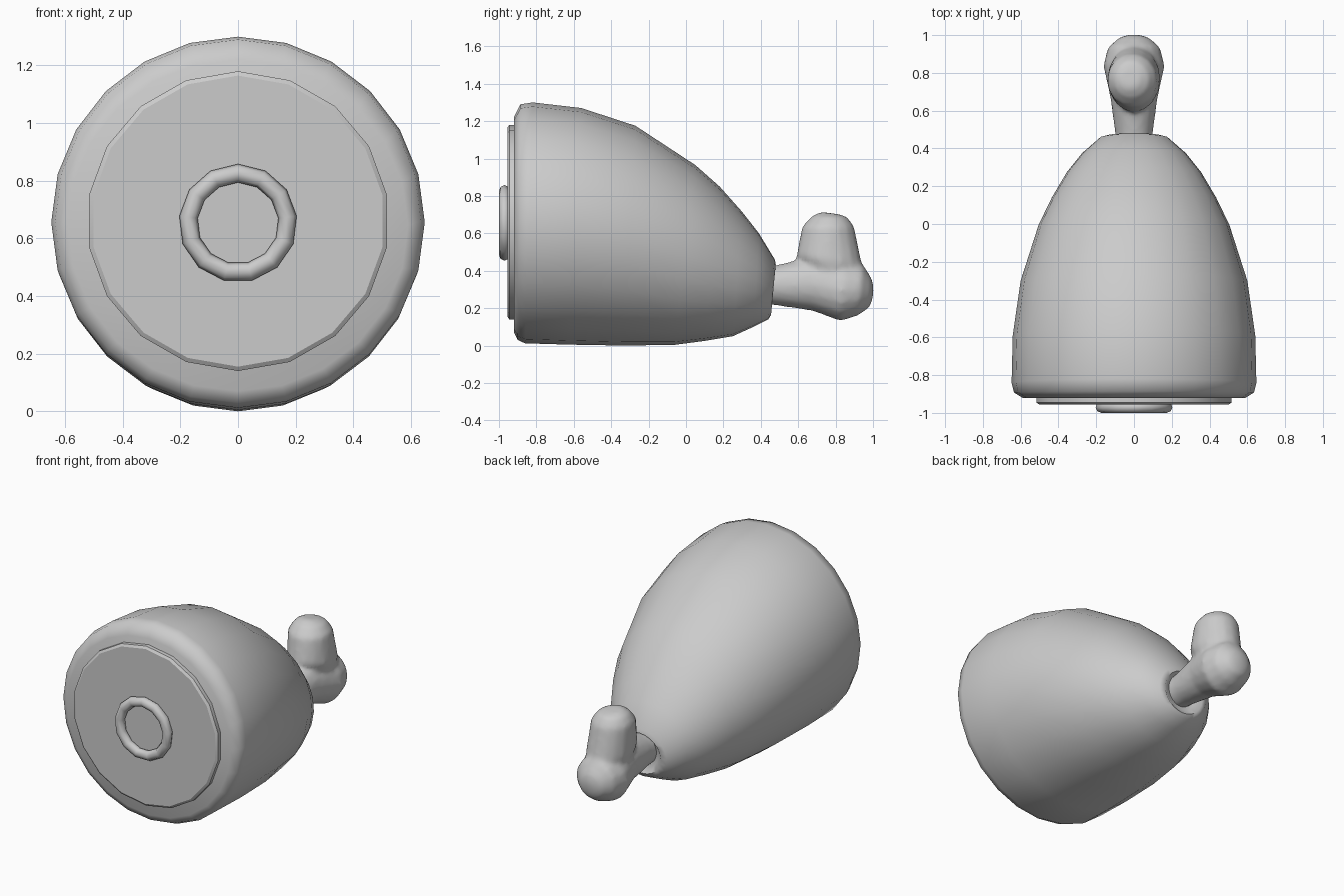
import bpy, bmesh, math
from mathutils import Vector

if "Cube" in bpy.data.objects:
    bpy.data.objects.remove(bpy.data.objects["Cube"])


def finish(name, bm, angle=45):
    bmesh.ops.recalc_face_normals(bm, faces=bm.faces)
    me = bpy.data.meshes.new(name)
    bm.to_mesh(me)
    bm.free()
    ob = bpy.data.objects.new(name, me)
    bpy.context.collection.objects.link(ob)
    smooth(ob, angle)
    return ob


def smooth(ob, angle):
    bpy.ops.object.select_all(action='DESELECT')
    bpy.context.view_layer.objects.active = ob
    ob.select_set(True)
    bpy.ops.object.shade_smooth_by_angle(angle=math.radians(angle))


def loft(name, rings, n, angle=45):
    """Skin ellipses given as (y1, z1, y2, z2, half width, x offset)."""
    bm = bmesh.new()
    loops = []
    for y1, z1, y2, z2, hw, x in rings:
        a, b = Vector((x, y1, z1)), Vector((x, y2, z2))
        mid, half = (a + b) / 2, (a - b) / 2
        loops.append([bm.verts.new(mid + half * math.cos(t) + Vector((hw * math.sin(t), 0, 0)))
                      for t in (2 * math.pi * i / n for i in range(n))])
    for p, q in zip(loops, loops[1:]):
        for i in range(n):
            j = (i + 1) % n
            bm.faces.new((p[i], p[j], q[j], q[i]))
    bm.faces.new(loops[0])
    bm.faces.new(loops[-1])
    return finish(name, bm, angle)


# Meat: tilted elliptical sections from cut face to the tucked-in tip
loft("meat", [
    (-.92, 1.22, -.92, .07, .59, 0), (-.885, 1.29, -.90, .03, .635, 0),
    (-.82, 1.30, -.86, .012, .648, 0), (-.56, 1.27, -.62, .005, .642, 0),
    (-.27, 1.175, -.33, .0, .60, 0), (.05, .965, -.06, .004, .505, 0),
    (.18, .85, .10, .025, .435, 0), (.30, .715, .25, .05, .355, 0),
    (.39, .60, .36, .10, .275, 0), (.475, .46, .44, .14, .18, 0),
    (.48, .435, .455, .165, .145, 0), (.45, .42, .43, .20, .11, 0)], 24, 60)

# Cut face disc with a slightly rounded edge
loft("cut_face", [
    (-.91, 1.18, -.91, .14, .525, 0), (-.945, 1.18, -.945, .14, .525, 0),
    (-.955, 1.165, -.955, .155, .51, 0)], 18, 30)

# Marrow bone ring: revolved rounded section
bm = bmesh.new()
n, m = 13, 8
grid = []
for i in range(n):
    t = 2 * math.pi * i / n
    row = []
    for k in range(m):
        s = 2 * math.pi * k / m
        r = .173 + .032 * math.cos(s)
        row.append(bm.verts.new((r * math.sin(t), -.97 + .03 * math.sin(s), .653 + r * math.cos(t))))
    grid.append(row)
for i in range(n):
    for k in range(m):
        p, q, k2 = grid[i], grid[(i + 1) % n], (k + 1) % m
        bm.faces.new((p[k], p[k2], q[k2], q[k]))
finish("marrow_ring", bm, 60)

# Bone handle: shaft with lower knuckle, joined to an upright knuckle
bone = loft("bone", [
    (.40, .42, .40, .22, .095, 0), (.48, .43, .48, .215, .10, 0),
    (.65, .47, .68, .185, .125, 0), (.85, .46, .825, .13, .163, 0),
    (.945, .435, .92, .16, .14, 0), (.99, .365, .983, .205, .08, 0),
    (1.003, .32, 1.0, .26, .03, 0)], 16)
knob = loft("upper_knuckle", [
    (.70, .30, .92, .30, .11, 0), (.59, .48, .942, .43, .14, 0),
    (.62, .635, .90, .635, .132, -.01), (.67, .69, .865, .685, .095, -.015),
    (.72, .715, .83, .70, .05, -.02)], 16)
bpy.ops.object.select_all(action='DESELECT')
knob.select_set(True)
bone.select_set(True)
bpy.context.view_layer.objects.active = bone
bpy.ops.object.join()

# Blend the two knuckles into one soft surface
rm = bone.modifiers.new("blend", 'REMESH')
rm.mode, rm.voxel_size = 'VOXEL', .016
sm = bone.modifiers.new("soften", 'SMOOTH')
sm.factor, sm.iterations = .5, 6
for mod in ("blend", "soften"):
    bpy.ops.object.modifier_apply(modifier=mod)
smooth(bone, 80)
